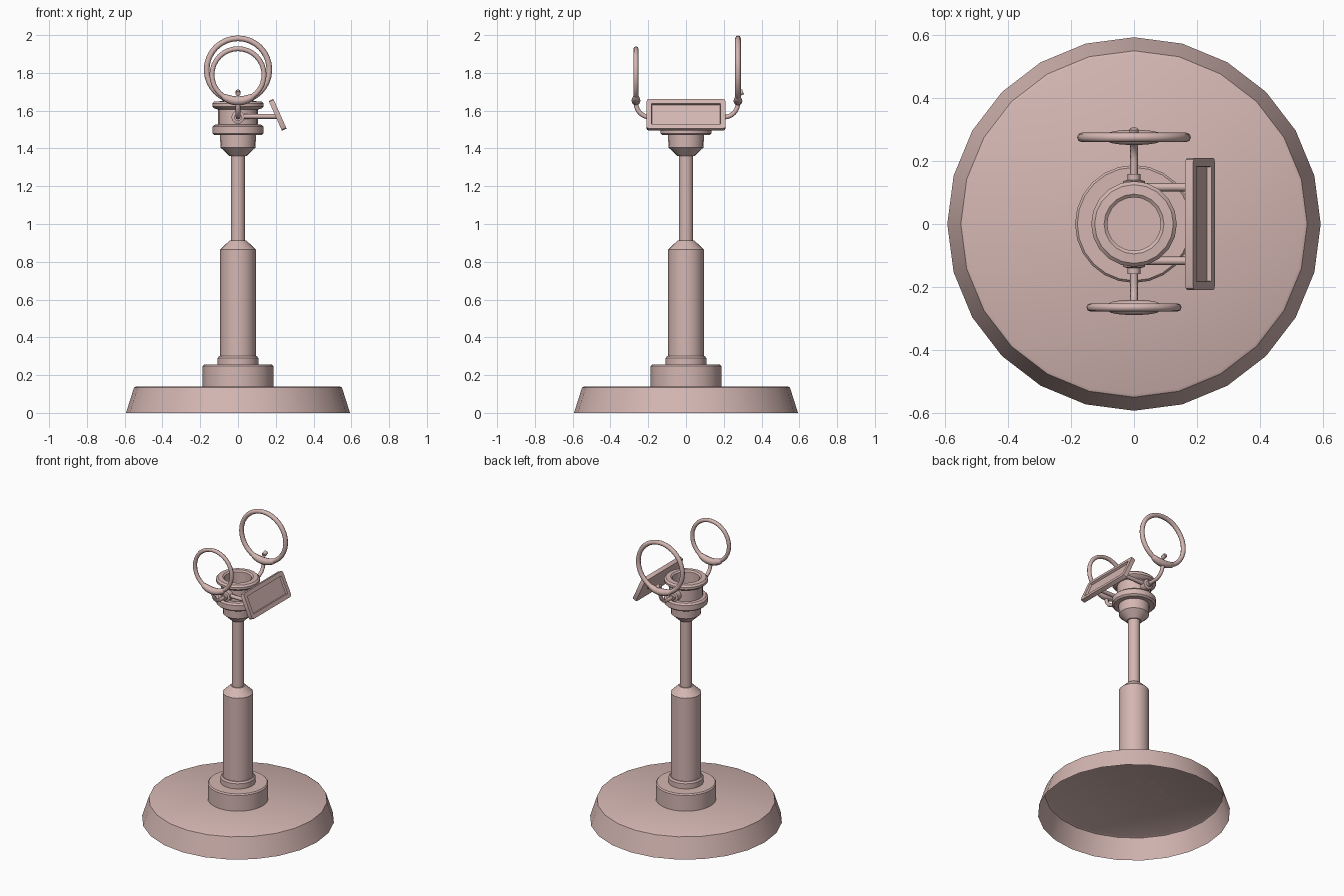
import bpy, bmesh, math
from mathutils import Matrix, Vector

if "Cube" in bpy.data.objects:
    bpy.data.objects.remove(bpy.data.objects["Cube"])

clay = bpy.data.materials.new("dusty_pink")
clay.diffuse_color = (0.66, 0.47, 0.445, 1)
clay.use_nodes = True
clay.node_tree.nodes["Principled BSDF"].inputs["Base Color"].default_value = clay.diffuse_color


def finish(ob, angle=35):
    ob.data.materials.clear()
    ob.data.materials.append(clay)
    bpy.ops.object.select_all(action='DESELECT')
    ob.select_set(True)
    bpy.context.view_layer.objects.active = ob
    bpy.ops.object.shade_smooth_by_angle(angle=math.radians(angle))
    return ob


def from_bmesh(name, bm, angle=35):
    me = bpy.data.meshes.new(name)
    bm.to_mesh(me)
    bm.free()
    ob = bpy.data.objects.new(name, me)
    bpy.context.collection.objects.link(ob)
    return finish(ob, angle)


def lathe(name, profile, sides=24, matrix=Matrix()):
    """Spin (radius, height) points around z; radius 0 closes an end."""
    bm = bmesh.new()
    vs = [bm.verts.new((r, 0, z)) for r, z in profile]
    es = [bm.edges.new(p) for p in zip(vs, vs[1:])]
    bmesh.ops.spin(bm, geom=vs + es, cent=(0, 0, 0), axis=(0, 0, 1),
                   angle=math.tau, steps=sides)
    bmesh.ops.remove_doubles(bm, verts=bm.verts, dist=1e-5)
    bmesh.ops.recalc_face_normals(bm, faces=bm.faces)
    bm.transform(matrix)
    return from_bmesh(name, bm)


def tube(name, points, radius, radii=None, closed=False):
    """Round tube along a path, with optional thickness per point."""
    cu = bpy.data.curves.new(name, 'CURVE')
    cu.dimensions = '3D'
    cu.bevel_depth = radius
    cu.bevel_resolution = 2
    cu.use_fill_caps = True
    sp = cu.splines.new('POLY')
    sp.points.add(len(points) - 1)
    for i, p in enumerate(points):
        sp.points[i].co = (*p, 1)
        sp.points[i].radius = radii[i] if radii else 1
    sp.use_cyclic_u = closed
    ob = bpy.data.objects.new(name, cu)
    bpy.context.collection.objects.link(ob)
    bpy.ops.object.select_all(action='DESELECT')
    ob.select_set(True)
    bpy.context.view_layer.objects.active = ob
    bpy.ops.object.convert(target='MESH')
    return finish(bpy.context.object, 50)


# Hollow base, open underneath
lathe("base", [(0.593, 0), (0.55, 0.135), (0.54, 0.14), (0, 0.14)])

# Stand: collar, step, column, thin rod
lathe("collar", [(0, 0.14), (0.187, 0.14), (0.187, 0.247), (0.18, 0.255), (0, 0.255)])
lathe("step_ring", [(0, 0.25), (0.108, 0.25), (0.108, 0.29), (0.1, 0.3), (0, 0.3)])
lathe("column", [(0, 0.29), (0.094, 0.29), (0.094, 0.865), (0.045, 0.912), (0, 0.912)])
lathe("rod", [(0, 0.9), (0.038, 0.9), (0.038, 1.37), (0, 1.37)], 16)

# Head: flare, flange, neck, lip and open socket
lathe("head", [(0, 1.36), (0.045, 1.36), (0.093, 1.405), (0.095, 1.47),
               (0.125, 1.47), (0.136, 1.48), (0.136, 1.515), (0.125, 1.525),
               (0.105, 1.527), (0.105, 1.605), (0.125, 1.612), (0.136, 1.622),
               (0.136, 1.637), (0.125, 1.648), (0.095, 1.65), (0.085, 1.642),
               (0.085, 1.56), (0, 1.56)], 20)

# Two hoops on bent stems: side (front -1, back +1), y, centre z, radius, tube
for label, s, y, cz, R, t in (("front", -1, -0.265, 1.79, 0.138, 0.013),
                              ("back", 1, 0.275, 1.817, 0.166, 0.015)):
    def ring_point(a):
        return (R * math.sin(a), y, cz - R * math.cos(a))

    tube(label + "_hoop", [ring_point(math.tau * i / 32) for i in range(32)], t, closed=True)
    # Thickened crescent at the hoop bottom
    arc = [i / 8 for i in range(-8, 9)]
    tube(label + "_hoop_pad", [ring_point(u * 0.09 / R) for u in arc], 0.024,
         [0.4 + 0.6 * math.sqrt(max(0, 1 - u * u)) for u in arc])
    # Stem, bending upward into the hoop
    bend = [(0, s * (abs(y) - 0.075 + 0.075 * math.sin(a)), 1.64 - 0.075 * math.cos(a))
            for a in (math.pi / 2 * i / 6 for i in range(7))]
    tube(label + "_stem", [(0, s * 0.1, 1.565)] + bend + [(0, y, cz - R)], 0.012)
    # Stepped hub on the neck
    turn = Matrix.Translation((0, 0, 1.565)) @ Matrix.Rotation(-s * math.pi / 2, 4, 'X')
    lathe(label + "_hub", [(0, 0.09), (0.035, 0.09), (0.035, 0.136), (0.02, 0.14),
                           (0.02, 0.158), (0, 0.158)], 12, turn)

# Small knob behind the back hoop
tube("back_knob", [(0, 0.275, 1.69), (0, 0.302, 1.70)], 0.014)

# Arms carrying the side panel
for label, y in (("front", -0.117), ("back", 0.117)):
    tube(label + "_panel_arm", [(0.0, y, 1.57), (0.205, y, 1.57)], 0.013)

# Tilted side panel with chamfered frame and recessed face
bm = bmesh.new()
bmesh.ops.create_cube(bm, size=1, matrix=Matrix.Diagonal((0.027, 0.42, 0.172, 1)))
corners = [e for e in bm.edges
           if abs((e.verts[0].co - e.verts[1].co).normalized().x) > 0.9]
bmesh.ops.bevel(bm, geom=corners, offset=0.016, segments=2, affect='EDGES', profile=0.5)
face = max(bm.faces, key=lambda f: f.calc_center_median().x)
bmesh.ops.inset_region(bm, faces=[face], thickness=0.028)
bmesh.ops.inset_region(bm, faces=[face], thickness=0.006, depth=-0.014)
bm.transform(Matrix.Translation((0.21, 0, 1.578)) @ Matrix.Rotation(math.radians(-24), 4, 'Y'))
from_bmesh("side_panel", bm, 25)
